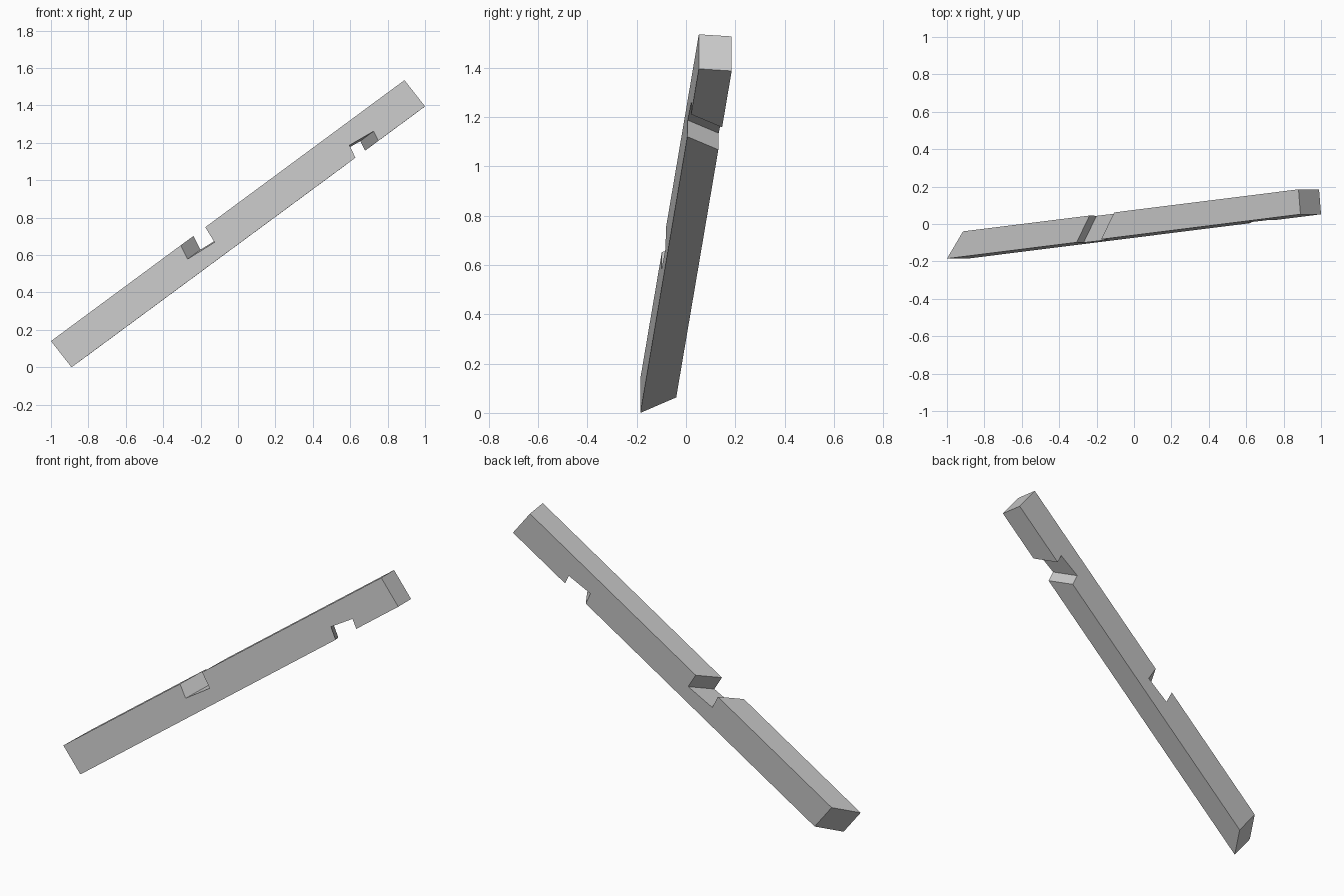
import bpy, bmesh
from mathutils import Vector

cube = bpy.data.objects.get("Cube")
if cube:
    bpy.data.objects.remove(cube, do_unlink=True)

# Timber frame: lower front corner, length, width and thickness vectors
ORIGIN = Vector((-0.89, -0.185, 0.0))
LENGTH = Vector((1.89, 0.237, 1.395))
WIDTH = Vector((-0.11, 0.0, 0.14))
DEPTH = WIDTH.cross(LENGTH).normalized() * 0.134
if DEPTH.y < 0:
    DEPTH = -DEPTH

# Slant of each cut: slide along the length from front to back
FOOT, UPPER, LOWER, HEAD = 0.051, 0.042, -0.032, 0.0

# Profile: (along length, across width, slant of the cut)
profile = [
    (0, 0, FOOT),
    # notch in the underside
    (0.803, 0, LOWER), (0.81, 0.408, LOWER), (0.873, 0.316, LOWER), (0.868, 0, LOWER),
    (1, 0, HEAD), (1, 1, HEAD),
    # notch in the top
    (0.4365, 1, UPPER), (0.432, 0.471, UPPER), (0.36, 0.544, UPPER), (0.367, 1, UPPER),
    (0, 1, FOOT),
]

bm = bmesh.new()
front, back = [], []
for u, v, slant in profile:
    p = ORIGIN + LENGTH * u + WIDTH * v
    front.append(bm.verts.new(p))
    back.append(bm.verts.new(p + DEPTH + LENGTH * slant))
bm.faces.new(front)
bm.faces.new(back[::-1])
n = len(profile)
for i in range(n):
    j = (i + 1) % n
    bm.faces.new((front[j], front[i], back[i], back[j]))
bmesh.ops.recalc_face_normals(bm, faces=bm.faces)

mesh = bpy.data.meshes.new("notched_beam")
bm.to_mesh(mesh)
bm.free()
beam = bpy.data.objects.new("notched_beam", mesh)
bpy.context.collection.objects.link(beam)

# Plain grey
grey = bpy.data.materials.new("light_grey")
grey.use_nodes = True
colour = (0.6, 0.6, 0.6, 1)
grey.diffuse_color = colour
grey.node_tree.nodes["Principled BSDF"].inputs["Base Color"].default_value = colour
mesh.materials.append(grey)
